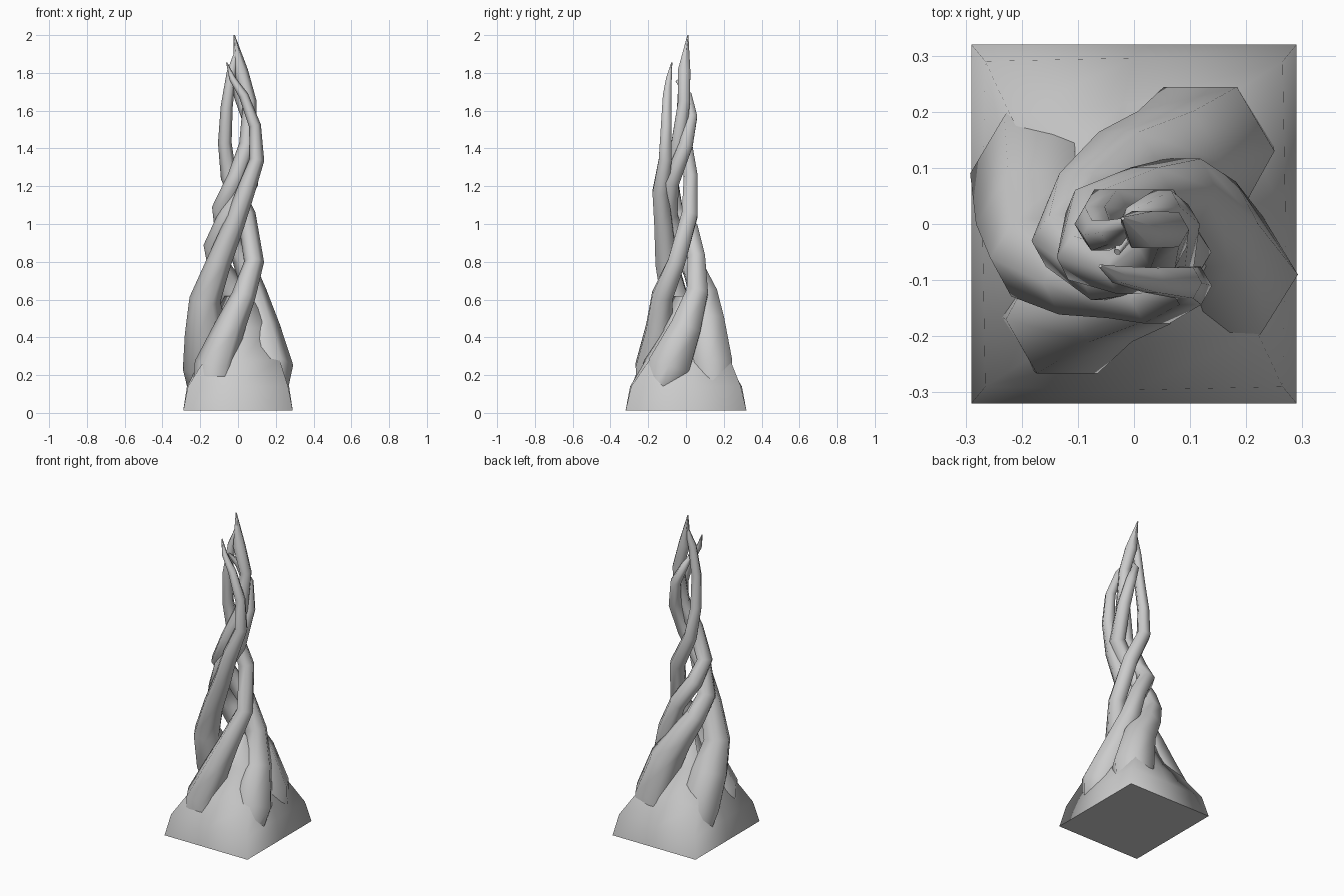
import bpy, bmesh, math
from mathutils import Vector


def loft(name, rings, angle=60):
    # skin a stack of equal-sized point rings and cap both ends
    bm = bmesh.new()
    vs = [[bm.verts.new(p) for p in r] for r in rings]
    n = len(vs[0])
    for a, b in zip(vs, vs[1:]):
        for i in range(n):
            j = (i + 1) % n
            bm.faces.new((a[i], a[j], b[j], b[i]))
    bm.faces.new(vs[0][::-1])
    bm.faces.new(vs[-1])
    bmesh.ops.recalc_face_normals(bm, faces=bm.faces)
    me = bpy.data.meshes.new(name)
    bm.to_mesh(me)
    bm.free()
    ob = bpy.data.objects.new(name, me)
    bpy.context.collection.objects.link(ob)
    bpy.ops.object.select_all(action='DESELECT')
    ob.select_set(True)
    bpy.context.view_layer.objects.active = ob
    bpy.ops.object.shade_smooth_by_angle(angle=math.radians(angle))
    return ob


def strand(name, path, sides=6):
    # path entries: x, y, z, radius
    pts = [Vector(p[:3]) for p in path]
    rings = []
    for k, p in enumerate(path):
        t = (pts[min(k + 1, len(pts) - 1)] - pts[max(k - 1, 0)]).normalized()
        if k == 0:
            t = Vector((0, 0, 1))
        u = Vector((0, 1, 0)).cross(t).normalized()
        v = t.cross(u)
        ring = []
        for i in range(sides):
            a = 2 * math.pi * i / sides
            ring.append(pts[k] + (u * math.cos(a) + v * math.sin(a)) * p[3] * 1.06)
        rings.append(ring)
    return loft(name, rings, 75)


def square_ring(z, hx, hy, mid, turn=0.0):
    # eight points: four corners and four edge middles
    c, s = math.cos(turn), math.sin(turn)
    r = []
    for sx, sy in ((1, -1), (1, 0), (1, 1), (0, 1), (-1, 1), (-1, 0), (-1, -1), (0, -1)):
        m = 1 if sx and sy else mid
        x, y = sx * hx * m, sy * hy * m
        r.append((x * c - y * s, x * s + y * c, z))
    return r


# square foot that narrows into the trunk
loft("root_foot", [
    square_ring(0.012, 0.29, 0.32, 1.0),
    square_ring(0.14, 0.265, 0.29, 1.02),
    square_ring(0.28, 0.20, 0.215, 1.0, 0.10),
    square_ring(0.45, 0.125, 0.135, 0.85, 0.35),
    square_ring(0.62, 0.05, 0.05, 0.7, 0.6)], 95)

# four roots winding counter-clockwise up the spire
strand("front_left_root", [
    (-0.14, -0.16, 0.04, 0.10), (-0.12, -0.17, 0.25, 0.105),
    (-0.045, -0.14, 0.45, 0.077), (0.03, -0.125, 0.62, 0.06),
    (0.085, -0.05, 0.80, 0.05), (0.045, 0.02, 1.05, 0.046),
    (-0.05, 0.025, 1.25, 0.04), (-0.07, 0.0, 1.43, 0.034),
    (-0.06, -0.02, 1.62, 0.03), (-0.035, -0.015, 1.80, 0.024),
    (-0.01, 0.0, 1.90, 0.012)])
strand("back_left_root", [
    (-0.14, 0.15, 0.04, 0.10), (-0.165, 0.09, 0.24, 0.12),
    (-0.165, 0.0, 0.42, 0.11), (-0.175, -0.06, 0.60, 0.078),
    (-0.10, -0.105, 0.80, 0.062), (-0.02, -0.12, 1.0, 0.052),
    (0.04, -0.135, 1.17, 0.046), (0.10, -0.11, 1.34, 0.037),
    (0.09, -0.105, 1.52, 0.03), (0.03, -0.10, 1.68, 0.024),
    (-0.03, -0.09, 1.77, 0.016), (-0.06, -0.075, 1.855, 0.003)])
strand("front_right_root", [
    (0.14, -0.15, 0.04, 0.10), (0.165, -0.09, 0.25, 0.12),
    (0.13, 0.0, 0.45, 0.088), (0.085, 0.06, 0.64, 0.062),
    (0.02, 0.055, 0.82, 0.05), (-0.075, 0.02, 0.97, 0.048),
    (-0.09, -0.06, 1.08, 0.046), (-0.01, -0.085, 1.25, 0.043),
    (0.05, -0.04, 1.42, 0.042), (0.062, -0.01, 1.65, 0.034),
    (0.015, -0.01, 1.81, 0.036), (-0.02, 0.01, 2.0, 0.003)])
strand("back_right_root", [
    (0.14, 0.15, 0.04, 0.10), (0.12, 0.13, 0.26, 0.125),
    (0.06, 0.11, 0.48, 0.10), (-0.02, 0.095, 0.62, 0.077),
    (-0.095, 0.04, 0.76, 0.06), (-0.125, -0.03, 0.88, 0.055),
    (-0.05, -0.09, 1.05, 0.05), (0.06, -0.08, 1.22, 0.046),
    (0.075, 0.0, 1.42, 0.04), (0.05, 0.03, 1.57, 0.032),
    (0.0, 0.01, 1.68, 0.022), (-0.03, -0.05, 1.76, 0.006)])
